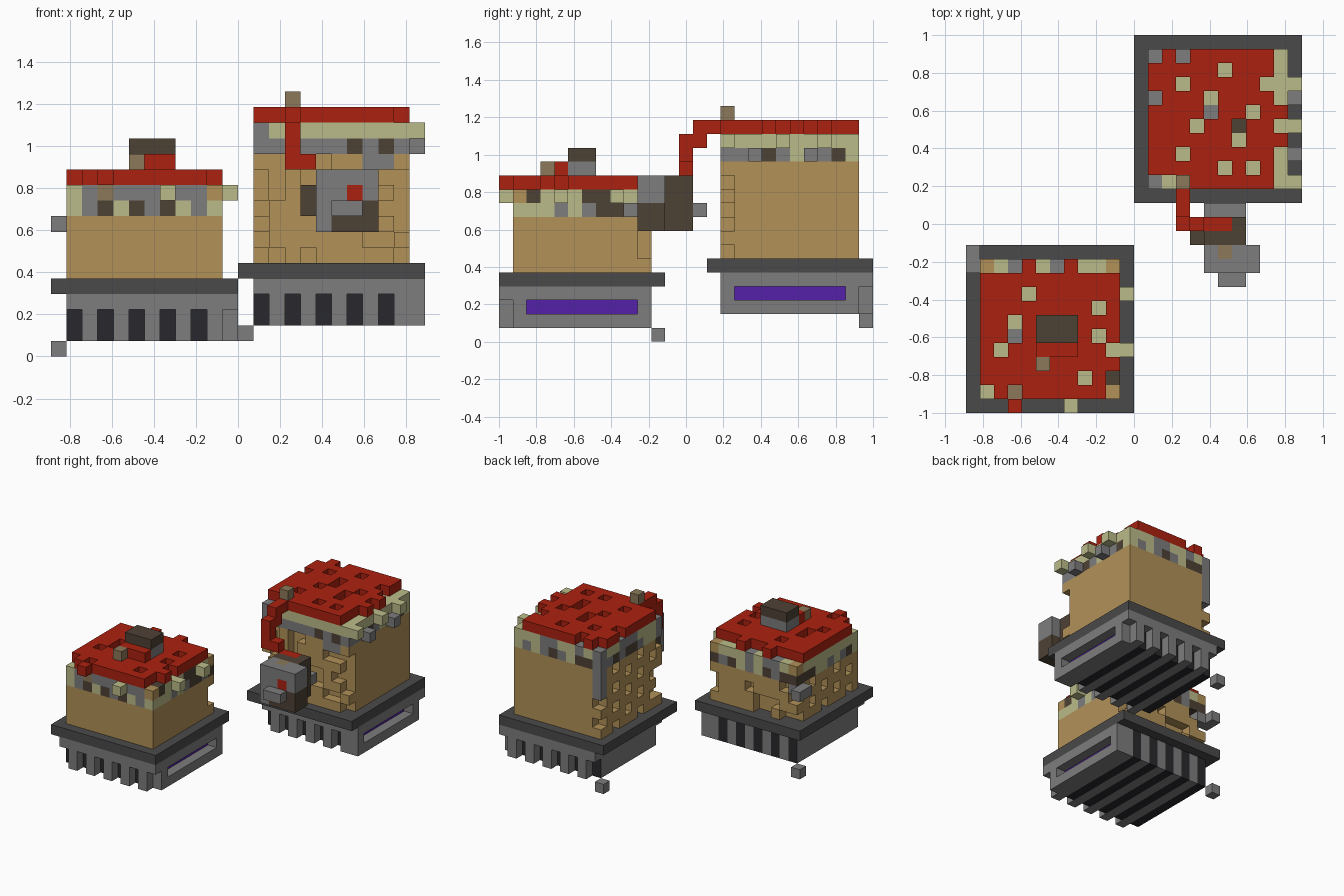
import bpy, bmesh, random
from mathutils import Vector

old = bpy.data.objects.get("Cube")
if old:
    bpy.data.objects.remove(old)

random.seed(4)
U = 2 / 27                      # edge of one block
COLOURS = {
    "roof_red": (.41, .015, .005), "sandstone": (.445, .283, .098),
    "pale_green": (.50, .50, .255), "stone_grey": (.205, .205, .205),
    "slab_grey": (.068, .068, .068), "dark_brown": (.076, .054, .036),
    "window_purple": (.09, .015, .40), "charcoal": (.022, .022, .026),
    "weathered_stone": (.26, .19, .10)}
NAMES = list(COLOURS)
RED, TAN, GREEN, GREY, SLAB, BROWN, PURPLE, BLACK, STONE = range(9)
CODE = {"g": GREEN, "s": GREY, "d": BROWN}
mats = []
for name, rgb in COLOURS.items():
    m = bpy.data.materials.new(name)
    m.use_nodes = True
    m.diffuse_color = (*rgb, 1)
    m.node_tree.nodes["Principled BSDF"].inputs["Base Color"].default_value = (*rgb, 1)
    mats.append(m)

blocks = {}                     # block position -> (part, colour)


def fill(part, colour, xs, ys, zs):
    """Fill a range of blocks; a plain number is one block thick."""
    rng = [range(*r) if isinstance(r, tuple) else (r,) for r in (xs, ys, zs)]
    for x in rng[0]:
        for y in rng[1]:
            for z in rng[2]:
                blocks[x, y, z] = (part, colour)


def paint(cell, colour):
    blocks[cell] = (blocks[cell][0], colour)


def base(tag, x, y, z, arcades):
    """Striped plinth with arcades and a window frame; x, y is its inner corner."""
    part = tag + "_base"
    fill(part, GREY, (x, x + 10), (y, y + 10), (z, z + 3))
    for s in range(x, x + 10, 2):
        fill(part, BLACK, s, (y, y + 10), (z, z + 3))
    for row in arcades:
        fill(part, GREY, (x, x + 10), row, (z, z + 3))
        for s in range(x, x + 10, 2):
            for h in (z, z + 1):
                blocks.pop((s, row, h))
    # window frame with a recessed panel
    fill(part, GREY, x + 10, (y, y + 10), (z, z + 3))
    fill(tag + "_window", PURPLE, x + 9, (y + 1, y + 9), z + 1)
    for j in range(y + 1, y + 9):
        blocks.pop((x + 10, j, z + 1))
    fill(tag + "_slab", SLAB, (x - 1, x + 11), (y - 1, y + 11), z + 3)


def frieze(tag, x, y, z, front, side):
    """Two courses; the lower and upper patterns are read along front and side."""
    for h in (0, 1):
        fill(tag + "_frieze", GREEN, (x, x + 10), (y, y + 10), z + h)
        for n in range(10):
            paint((x + n, y + 9, z + h), random.choice((GREEN, GREEN, GREY, BROWN)[h * -1:] if not h else (GREEN, GREEN, GREEN, GREY)))
            paint((x, y + n, z + h), random.choice((GREEN, GREY, BROWN) if not h else (GREEN, GREEN, GREEN, GREY)))
        for n in range(10):
            paint((x + 9, y + n, z + h), CODE[side[h][n]])
        for n in range(10):
            paint((x + n, y, z + h), CODE[front[h][n]])


def roof(tag, x, y, z, holes):
    fill(tag + "_roof", RED, (x, x + 10), (y, y + 10), z)
    for i, j in holes:
        blocks.pop((x + i, y + j, z))


def rough(side, x, y, z0, z1, chance):
    """Knock blocks out of one wall so that it looks weathered."""
    for z in range(z0, z1):
        for n in range(10):
            if side == "left":
                cell, gap = (x, y + n, z), n % 2 and (z + n // 2) % 2
            else:
                cell, gap = (x + n, y, z), random.random() < chance
            if gap:
                blocks.pop(cell, None)


# low house
base("low", 1, 1, 1, [0])
fill("low_base", GREY, 11, 0, 3)
fill("low_base", GREY, 0, 11, 0)
fill("low_walls", TAN, (1, 11), (1, 11), (5, 9))
rough("left", 1, 1, 5, 9, 0)
rough("back", 1, 10, 5, 9, .22)
frieze("low", 1, 1, 9, ("gsdgdsdgsg", "gsssssgssg"), ("dggsgsddsd", "gdgggddggs"))
roof("low", 1, 1, 11, [
    (3, 7), (8, 6), (2, 5), (2, 4), (1, 3), (8, 4), (9, 3), (7, 1), (0, 0),
    (9, 1), (9, 0), (2, 0), (0, 9), (1, 9), (2, 9), (4, 9), (5, 9), (7, 9),
    (8, 9), (9, 9)])
for cell, c in (((3, 6, 10), GREEN), ((3, 5, 10), GREY), ((3, 10, 10), GREY),
                ((1, 10, 10), TAN), ((10, 10, 10), TAN), ((10, 1, 10), TAN),
                ((3, 1, 10), STONE)):
    paint(cell, c)
for y in (4, 8):
    fill("low_frieze", GREEN, 11, y, 10)
fill("low_frieze", GREEN, 7, 0, 10)
fill("low_roof", RED, 3, 0, 11)
fill("low_frieze", GREY, 0, 11, 8)
fill("low_frieze", GREY, (0, 2), 10, 8)
# low house chimney
fill("low_chimney", GREY, (5, 8), (5, 7), 12)
fill("low_chimney", BROWN, (5, 8), (5, 7), 13)
fill("low_roof", RED, (5, 8), 4, 12)
fill("low_chimney", STONE, 5, 3, 12)

# tall house
base("tall", 13, 16, 2, [16, 26])
fill("tall_base", GREY, 23, 26, 4)
fill("tall_base", GREY, 12, 26, 1)
fill("tall_walls", TAN, (13, 23), (16, 26), (6, 13))
rough("left", 13, 16, 6, 13, 0)
rough("front", 13, 16, 6, 13, .3)
fill("tall_frieze", GREY, 13, 25, (10, 13))
fill("tall_frieze", GREY, (20, 22), 16, 12)
frieze("tall", 13, 16, 13, ("ssssssdsds", "gggggggggg"), ("gsddsgdsdg", "gggggggggg"))
roof("tall", 13, 16, 15, [
    (0, 9), (2, 9), (9, 9), (9, 8), (9, 7), (9, 6), (5, 8), (2, 7), (8, 7),
    (0, 6), (4, 6), (4, 5), (3, 4), (6, 4), (7, 5), (9, 4), (6, 3), (2, 2),
    (5, 1), (7, 1), (1, 0), (0, 0), (9, 0), (9, 1), (9, 2)])
for cell, c in (((13, 25, 14), GREY), ((13, 22, 14), GREY), ((17, 21, 14), GREY),
                ((19, 20, 14), BROWN), ((13, 16, 14), GREY)):
    paint(cell, c)
for y, c in ((16, GREEN), (18, GREY), (20, GREEN), (22, GREY), (23, GREEN)):
    fill("tall_frieze", c, 23, y, 14 if c == GREEN else 13)
fill("tall_chimney", STONE, 15, 16, 16)

# red arm reaching forward from the tall roof
fill("hanging_arm", RED, 15, (14, 16), 15)
fill("hanging_arm", RED, 15, (13, 15), 14)
fill("hanging_arm", RED, 15, 13, (12, 15))
fill("hanging_arm", RED, 16, 13, 12)

# hanging block with a snout
H = "hanging_block"
fill(H, BROWN, (17, 20), (12, 14), (8, 12))
fill(H, BROWN, 16, (12, 14), (9, 11))
fill(H, BROWN, (18, 21), (10, 12), (8, 10))
fill(H, GREY, 17, (10, 12), (8, 10))
fill(H, GREY, (17, 21), (10, 12), (10, 12))
fill(H, GREY, (18, 20), 9, 9)
fill(H, GREY, (17, 20), 14, 9)
fill(H, RED, 19, 10, 10)
fill(H, STONE, 18, 11, 11)
fill("hanging_arm", RED, (17, 19), 13, 11)

# turn the blocks of each part into one mesh made of the outer faces
DIRS = [Vector(s * (a == n) for n in range(3)) for a in range(3) for s in (-1, 1)]
for part in sorted({p for p, c in blocks.values()}):
    bm = bmesh.new()
    for cell, (p, colour) in blocks.items():
        if p != part:
            continue
        centre = Vector(cell) + Vector((.5, .5, .5))
        for d in DIRS:
            if tuple(int(v) for v in Vector(cell) + d) in blocks:
                continue
            a = Vector((d.y, d.z, d.x))
            b = d.cross(a)
            corners = [centre + (d + a * s + b * t) / 2
                       for s, t in ((-1, -1), (1, -1), (1, 1), (-1, 1))]
            f = bm.faces.new([bm.verts.new((v - Vector((12, 13.5, 0))) * U) for v in corners])
            # the stripes stay grey on the outer left wall
            f.material_index = GREY if colour == BLACK and d.x < 0 else colour
    bmesh.ops.remove_doubles(bm, verts=bm.verts, dist=U / 100)
    mesh = bpy.data.meshes.new(part)
    bm.to_mesh(mesh)
    bm.free()
    for m in mats:
        mesh.materials.append(m)
    bpy.context.collection.objects.link(bpy.data.objects.new(part, mesh))
